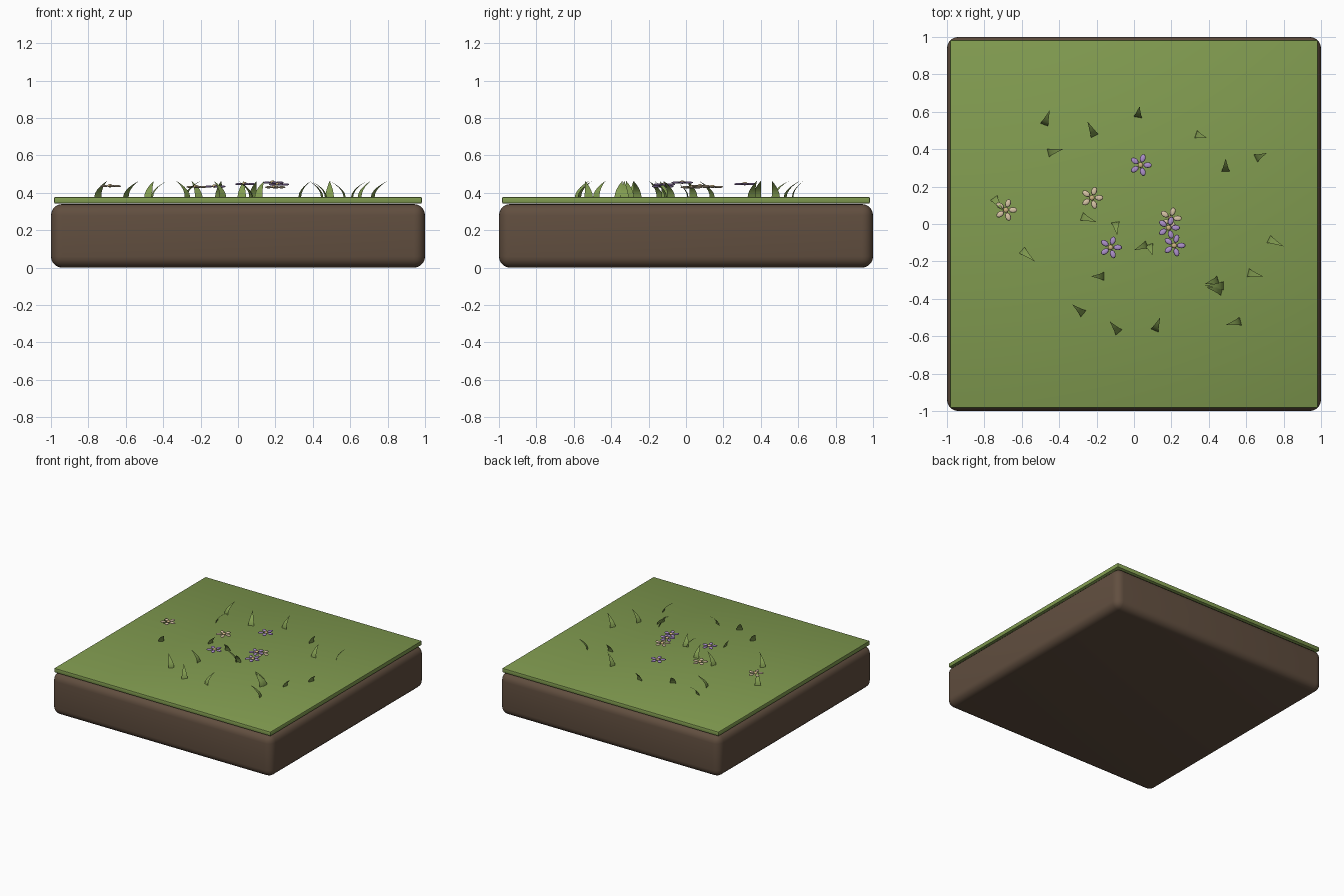
import bpy, bmesh, math
from mathutils import Vector, Matrix

if "Cube" in bpy.data.objects:
    bpy.data.objects.remove(bpy.data.objects["Cube"])


def material(name, r, g, b):
    m = bpy.data.materials.new(name)
    m.use_nodes = True
    m.diffuse_color = (r, g, b, 1)
    m.node_tree.nodes["Principled BSDF"].inputs["Base Color"].default_value = (r, g, b, 1)
    return m


SOIL = material("soil brown", 0.12, 0.077, 0.05)
GRASS = material("grass green", 0.22, 0.33, 0.08)
PURPLE = material("petal purple", 0.42, 0.28, 0.60)
CREAM = material("petal cream", 0.68, 0.55, 0.38)
CENTRE = material("flower centre", 0.60, 0.45, 0.22)


def finish(name, bm, mats, smooth=True):
    mesh = bpy.data.meshes.new(name)
    bm.to_mesh(mesh)
    bm.free()
    for m in mats:
        mesh.materials.append(m)
    ob = bpy.data.objects.new(name, mesh)
    bpy.context.collection.objects.link(ob)
    for p in mesh.polygons:
        p.use_smooth = smooth
    return ob


def rounded_box(name, half, bottom, top, radius, segments, mat):
    bm = bmesh.new()
    size = Matrix.Diagonal((2 * half, 2 * half, top - bottom, 1))
    bmesh.ops.create_cube(bm, size=1, matrix=Matrix.Translation((0, 0, (top + bottom) / 2)) @ size)
    bmesh.ops.bevel(bm, geom=bm.edges[:], offset=radius, segments=segments,
                    profile=0.5, affect='EDGES')
    ob = finish(name, bm, [mat])
    bpy.context.view_layer.objects.active = ob
    ob.select_set(True)
    bpy.ops.object.shade_smooth_by_angle(angle=math.radians(35))
    ob.select_set(False)


# Ground
rounded_box("soil_block", 1.0, 0.0, 0.34, 0.06, 5, SOIL)
rounded_box("grass_slab", 0.983, 0.343, 0.378, 0.006, 2, GRASS)


# Curved grass blade: steep at the root, bending over towards the tip
def blade(index, x, y, dx, dy, steps=5, height=0.088, width=0.046):
    bm = bmesh.new()
    lean = Vector((dx, dy, 0))
    side = Vector((-dy, dx, 0)).normalized()
    rows = []
    for i in range(steps):
        t = i / steps
        p = Vector((x, y, 0.376 + height * t ** 0.9)) + lean * t ** 1.8
        w = width / 2 * (1 - t ** 1.5)
        rows.append((bm.verts.new(p + side * w), bm.verts.new(p - side * w)))
    tip = bm.verts.new(Vector((x, y, 0.376 + height)) + lean)
    for (a, b), (c, d) in zip(rows, rows[1:]):
        bm.faces.new((a, b, d, c))
    bm.faces.new((*rows[-1], tip))
    bm.normal_update()
    if sum(f.normal.z for f in bm.faces) < 0:
        bmesh.ops.reverse_faces(bm, faces=bm.faces[:])
    finish(f"grass_blade_{index}", bm, [GRASS])


# Root position and lean of each blade
BLADES = [
    (-.48, .53, .03, .08), (-.21, .47, -.04, .08), (.02, .57, .01, .06),
    (.33, .48, .06, -.02), (-.46, .38, .08, .02), (.49, .28, 0, .07),
    (.65, .35, .06, .03), (-.75, .14, .05, -.07), (-.28, .04, .08, -.03),
    (-.1, .01, .01, -.07), (-.6, -.14, .07, -.06), (-.16, -.28, -.07, 0),
    (.07, -.11, -.07, -.03), (.08, -.11, .02, -.06), (.72, -.08, .08, -.04),
    (.61, -.26, .08, -.02), (.45, -.3, -.07, -.02), (.48, -.33, -.1, 0),
    (.47, -.36, -.08, .02), (-.27, -.48, -.06, .05), (-.08, -.58, -.05, .06),
    (.11, -.57, .03, .07), (.57, -.52, -.08, -.02),
]
for i, b in enumerate(BLADES):
    blade(i + 1, *b)


# Flower head: five flattened petals round a small centre
def flower(name, x, y, z, petal):
    bm = bmesh.new()
    for k in range(5):
        place = (Matrix.Translation((x, y, z)) @ Matrix.Rotation(k * math.tau / 5, 4, 'Z')
                 @ Matrix.Translation((0.038, 0, 0)) @ Matrix.Diagonal((0.023, 0.015, 0.006, 1)))
        bmesh.ops.create_uvsphere(bm, u_segments=10, v_segments=6, radius=1, matrix=place)
    count = len(bm.faces)
    bmesh.ops.create_uvsphere(bm, u_segments=10, v_segments=6, radius=1,
                              matrix=Matrix.Translation((x, y, z + 0.002))
                              @ Matrix.Diagonal((0.015, 0.015, 0.009, 1)))
    for f in list(bm.faces)[count:]:
        f.material_index = 1
    finish(name, bm, [petal, CENTRE])


for i, (x, y, z) in enumerate([(.035, .315, .447), (.185, -.02, .455),
                               (.215, -.115, .445), (-.125, -.125, .434)]):
    flower(f"purple_flower_{i + 1}", x, y, z, PURPLE)
for i, (x, y, z) in enumerate([(-.225, .14, .432), (-.685, .075, .436), (.195, .03, .43)]):
    flower(f"cream_flower_{i + 1}", x, y, z, CREAM)
